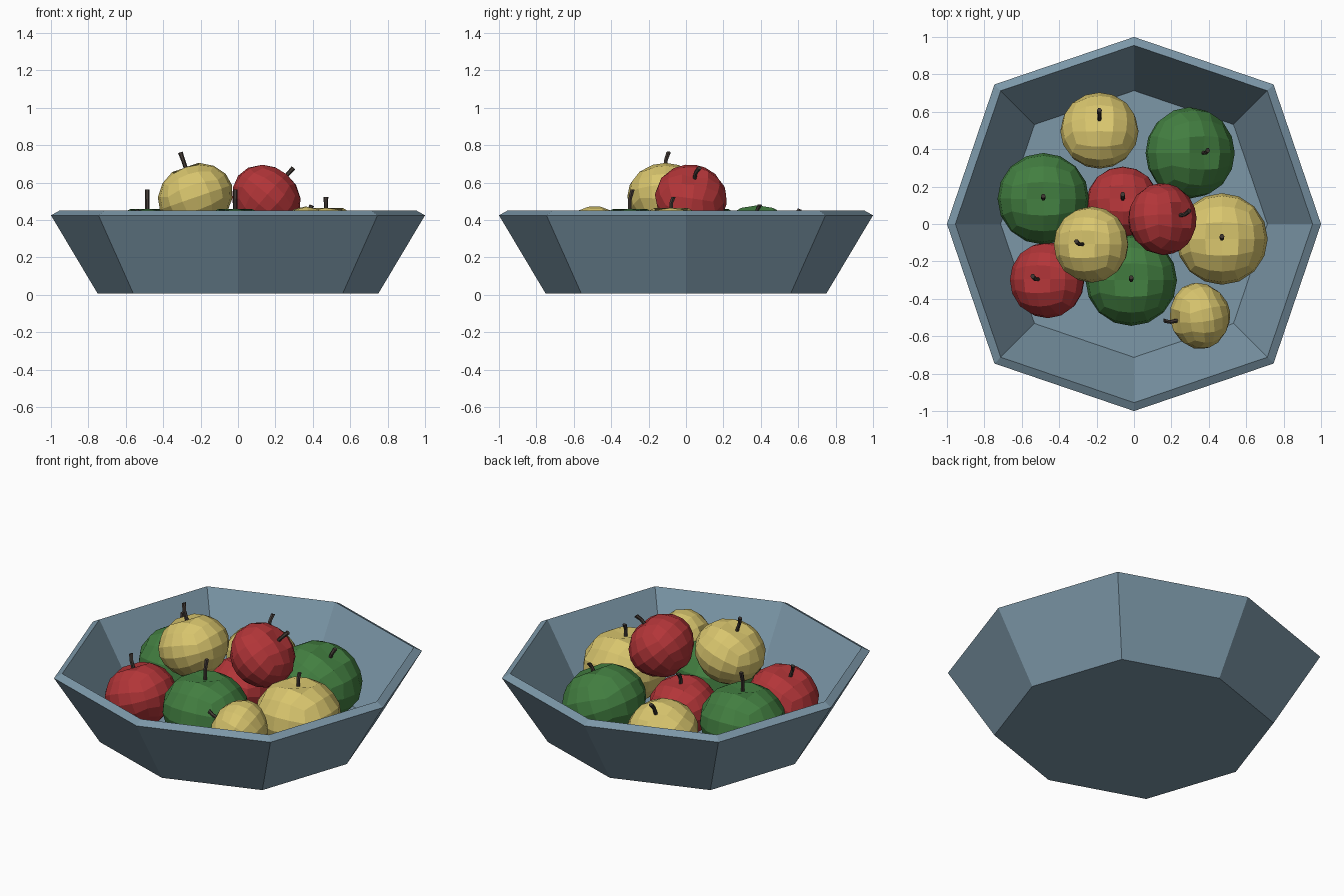
import bpy, bmesh, math
from mathutils import Vector

if "Cube" in bpy.data.objects:
    bpy.data.objects.remove(bpy.data.objects["Cube"])


def material(name, rgb):
    m = bpy.data.materials.new(name)
    m.diffuse_color = (*rgb, 1)
    m.use_nodes = True
    m.node_tree.nodes["Principled BSDF"].inputs["Base Color"].default_value = m.diffuse_color
    return m


BLUE = material("slate blue", (0.20, 0.31, 0.39))
RED = material("apple red", (0.45, 0.036, 0.04))
GREEN = material("apple green", (0.055, 0.21, 0.052))
YELLOW = material("apple yellow", (0.69, 0.56, 0.155))
BROWN = material("stem brown", (0.055, 0.042, 0.036))


def finish(bm, name, mat):
    bmesh.ops.recalc_face_normals(bm, faces=bm.faces)
    mesh = bpy.data.meshes.new(name)
    bm.to_mesh(mesh)
    bm.free()
    mesh.materials.append(mat)
    ob = bpy.data.objects.new(name, mesh)
    bpy.context.collection.objects.link(ob)
    return ob


def loft(bm, rings):
    """Skin a list of vertex rings and cap both ends."""
    for a, b in zip(rings, rings[1:]):
        n = len(a)
        for i in range(n):
            bm.faces.new((a[i], a[(i + 1) % n], b[(i + 1) % n], b[i]))
    bm.faces.new(rings[0])
    bm.faces.new(rings[-1])


# Bowl: eight-sided, with thick slanted wall and tilted rim
bm = bmesh.new()
rings = []
for r, z in ((0.75, 0.006), (1.0, 0.425), (0.955, 0.45), (0.713, 0.045)):
    ring = []
    for i in range(8):
        a = i * math.pi / 4
        k = r * (1.055 if i % 2 else 1.0)
        ring.append(bm.verts.new((k * math.cos(a), k * math.sin(a), z)))
    rings.append(ring)
loft(bm, rings)
finish(bm, "bowl", BLUE)


def apple(name, mat, center, r, tilt=0, heading=0, tip=1.28, height=0.9):
    # rotation leaning the stem axis towards the heading
    h = math.radians(heading)
    axis = Vector((math.sin(math.radians(tilt)) * math.cos(h),
                   math.sin(math.radians(tilt)) * math.sin(h),
                   math.cos(math.radians(tilt))))
    rot = Vector((0, 0, 1)).rotation_difference(axis)

    # Fruit: rounded subdivided cube with dimples, narrower below
    bm = bmesh.new()
    bmesh.ops.create_cube(bm, size=2)
    bmesh.ops.subdivide_edges(bm, edges=bm.edges[:], cuts=3, use_grid_fill=True)
    for v in bm.verts:
        c = Vector([0.40 * math.copysign(1, t) if 0.4 < abs(t) < 0.6 else t for t in v.co])
        c.normalize()
        flat = math.hypot(c.x, c.y)
        w = 1.02 + 0.07 * c.z - 0.09 * c.z * c.z
        z = c.z * height * 1.02
        if flat < 0.01:
            z *= 0.84 if c.z > 0 else 0.92
        v.co = Vector((c.x * w * r, c.y * w * r, z * r))
    ob = finish(bm, name, mat)

    # Stem: thin six-sided rod with a slight bend
    bm = bmesh.new()
    rings = []
    base = 0.72 * r
    for t, off, rad in ((0, 0, 0.011), (0.6, 0, 0.011), (1, 0.014, 0.013)):
        z = base + (tip * r - base) * t
        rings.append([bm.verts.new((rad * math.cos(k * math.pi / 3),
                                    off + rad * math.sin(k * math.pi / 3), z))
                      for k in range(6)])
    loft(bm, rings)
    stem = finish(bm, name + "_stem", BROWN)

    for o in (ob, stem):
        o.rotation_mode = 'QUATERNION'
        o.rotation_quaternion = rot
        o.location = center


# Fruit lying on the floor of the bowl
apple("green_apple_left", GREEN, (-0.485, 0.135, 0.255), 0.24)
apple("green_apple_back", GREEN, (0.295, 0.38, 0.255), 0.24, 24, 0, 1.02)
apple("green_apple_front", GREEN, (-0.015, -0.30, 0.255), 0.24)
apple("yellow_apple_back", YELLOW, (-0.185, 0.495, 0.235), 0.205, 24, 90, 1.22)
apple("yellow_apple_right", YELLOW, (0.47, -0.08, 0.26), 0.24, 0, 0, 1.1)
apple("yellow_apple_tipped", YELLOW, (0.355, -0.49, 0.295), 0.176, 68, 192, 1.2)
apple("red_apple_left", RED, (-0.46, -0.30, 0.23), 0.2, 20, 175, 1.2)
apple("red_apple_middle", RED, (-0.06, 0.115, 0.23), 0.19, 8, 90, 1.15)
# Fruit stacked on top
apple("yellow_apple_top", YELLOW, (-0.225, -0.11, 0.52), 0.2, 19, 178)
apple("red_apple_top", RED, (0.147, 0.025, 0.51), 0.19, 42, 12, 1.2, 0.93)
